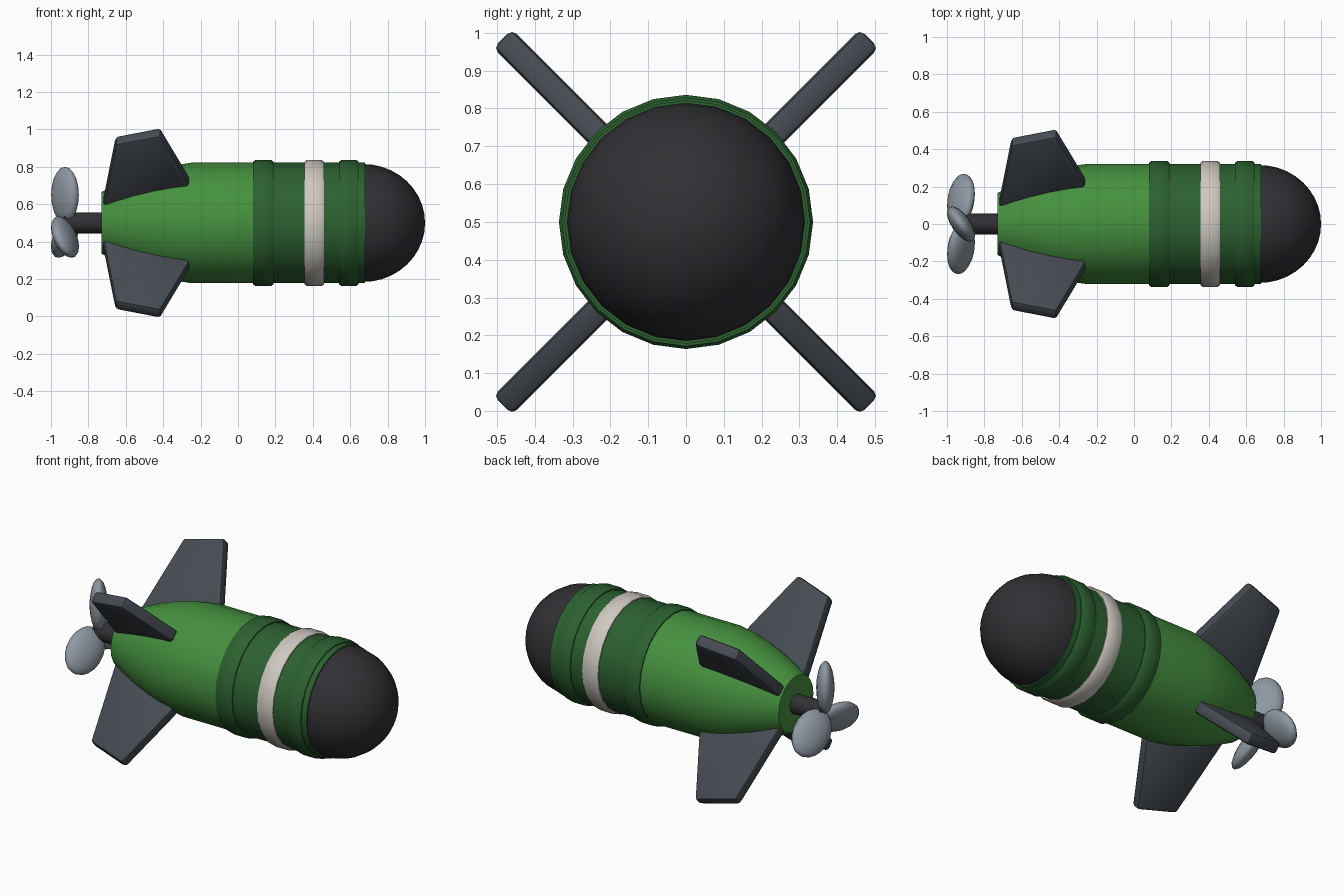
import bpy, bmesh, math
from mathutils import Matrix, Vector

if "Cube" in bpy.data.objects:
    bpy.data.objects.remove(bpy.data.objects["Cube"])

ZC = 0.5      # height of the long axis
SIDES = 24


def material(name, rgb):
    m = bpy.data.materials.new(name)
    m.diffuse_color = (*rgb, 1)
    m.use_nodes = True
    m.node_tree.nodes["Principled BSDF"].inputs["Base Color"].default_value = m.diffuse_color
    return m


GREEN = material("green", (0.06, 0.28, 0.05))
DARK_GREEN = material("dark_green", (0.025, 0.12, 0.03))
WHITE = material("off_white", (0.62, 0.58, 0.53))
BLACK = material("black", (0.03, 0.03, 0.035))
SLATE = material("slate", (0.06, 0.07, 0.085))
STEEL = material("steel", (0.27, 0.31, 0.36))


def finish(bm, name, mat, angle=35):
    bmesh.ops.recalc_face_normals(bm, faces=bm.faces)
    me = bpy.data.meshes.new(name)
    bm.to_mesh(me)
    bm.free()
    me.materials.append(mat)
    ob = bpy.data.objects.new(name, me)
    bpy.context.collection.objects.link(ob)
    bpy.ops.object.select_all(action='DESELECT')
    ob.select_set(True)
    bpy.context.view_layer.objects.active = ob
    bpy.ops.object.shade_smooth_by_angle(angle=math.radians(angle))
    return ob


def revolve(name, profile, mat, sides=SIDES):
    """Closed solid of (x, radius) points turned about the long axis."""
    bm = bmesh.new()
    rings = []
    for x, r in profile:
        rings.append([bm.verts.new((x, r * math.sin(a), ZC + r * math.cos(a)))
                      for a in (2 * math.pi * i / sides for i in range(sides))])
    for a, b in zip(rings, rings[1:]):
        for i in range(sides):
            j = (i + 1) % sides
            bm.faces.new((a[i], a[j], b[j], b[i]))
    bm.faces.new(rings[0])
    bm.faces.new(rings[-1])
    bmesh.ops.remove_doubles(bm, verts=bm.verts, dist=1e-5)
    return finish(bm, name, mat)


# Hull: tapered tail and straight front section
revolve("tail_hull", [(-0.73, 0.165), (-0.66, 0.2), (-0.56, 0.243), (-0.45, 0.28),
                      (-0.35, 0.306), (-0.25, 0.322), (0.13, 0.322)], GREEN)
revolve("front_hull", [(0.13, 0.322), (0.68, 0.322)], DARK_GREEN)

# Domed nose
revolve("nose", [(0.67 + 0.33 * math.sin(t), max(0.315 * math.cos(t), 0.0005))
                 for t in (math.pi / 2 * i / 10 for i in range(11))], BLACK)

# Raised bands
for name, x0, x1, mat in (("rear_band", 0.08, 0.19, DARK_GREEN),
                          ("white_band", 0.355, 0.46, WHITE),
                          ("front_band", 0.54, 0.645, DARK_GREEN)):
    revolve(name, [(x0, 0.3), (x0, 0.328), (x0 + 0.012, 0.336),
                   (x1 - 0.012, 0.336), (x1, 0.328), (x1, 0.3)], mat)

# Propeller shaft
revolve("propeller_shaft", [(-0.93, 0.057), (-0.7, 0.057)], BLACK, 16)

# Four bevelled fins on the diagonals
FIN = [(-0.72, 0.1), (-0.72, 0.17), (-0.655, 0.625), (-0.415, 0.69),
       (-0.262, 0.33), (-0.262, 0.26)]
for k in range(4):
    bm = bmesh.new()
    half = 0.035
    face = bm.faces.new([bm.verts.new((x, -half, r)) for x, r in FIN])
    ext = bmesh.ops.extrude_face_region(bm, geom=[face])
    bmesh.ops.translate(bm, vec=(0, 2 * half, 0),
                        verts=[g for g in ext["geom"] if isinstance(g, bmesh.types.BMVert)])
    bmesh.ops.recalc_face_normals(bm, faces=bm.faces)
    bmesh.ops.bevel(bm, geom=bm.edges[:], offset=0.018, segments=2,
                    profile=0.5, affect='EDGES')
    bm.transform(Matrix.Translation((0, 0, ZC))
                 @ Matrix.Rotation(math.radians(45 + 90 * k), 4, 'X'))
    finish(bm, f"fin_{k + 1}", SLATE, 30)

# Three pitched oval propeller blades
for k in range(3):
    bm = bmesh.new()
    bmesh.ops.create_uvsphere(bm, u_segments=16, v_segments=10, radius=1)
    bm.transform(Matrix.Translation((-0.925, 0, ZC))
                 @ Matrix.Rotation(math.radians(120 * k), 4, 'X')
                 @ Matrix.Translation((0, 0, 0.15))
                 @ Matrix.Rotation(math.radians(125), 4, 'Z')
                 @ Matrix.Diagonal(Vector((0.11, 0.05, 0.15, 1))))
    finish(bm, f"propeller_blade_{k + 1}", STEEL, 60)
